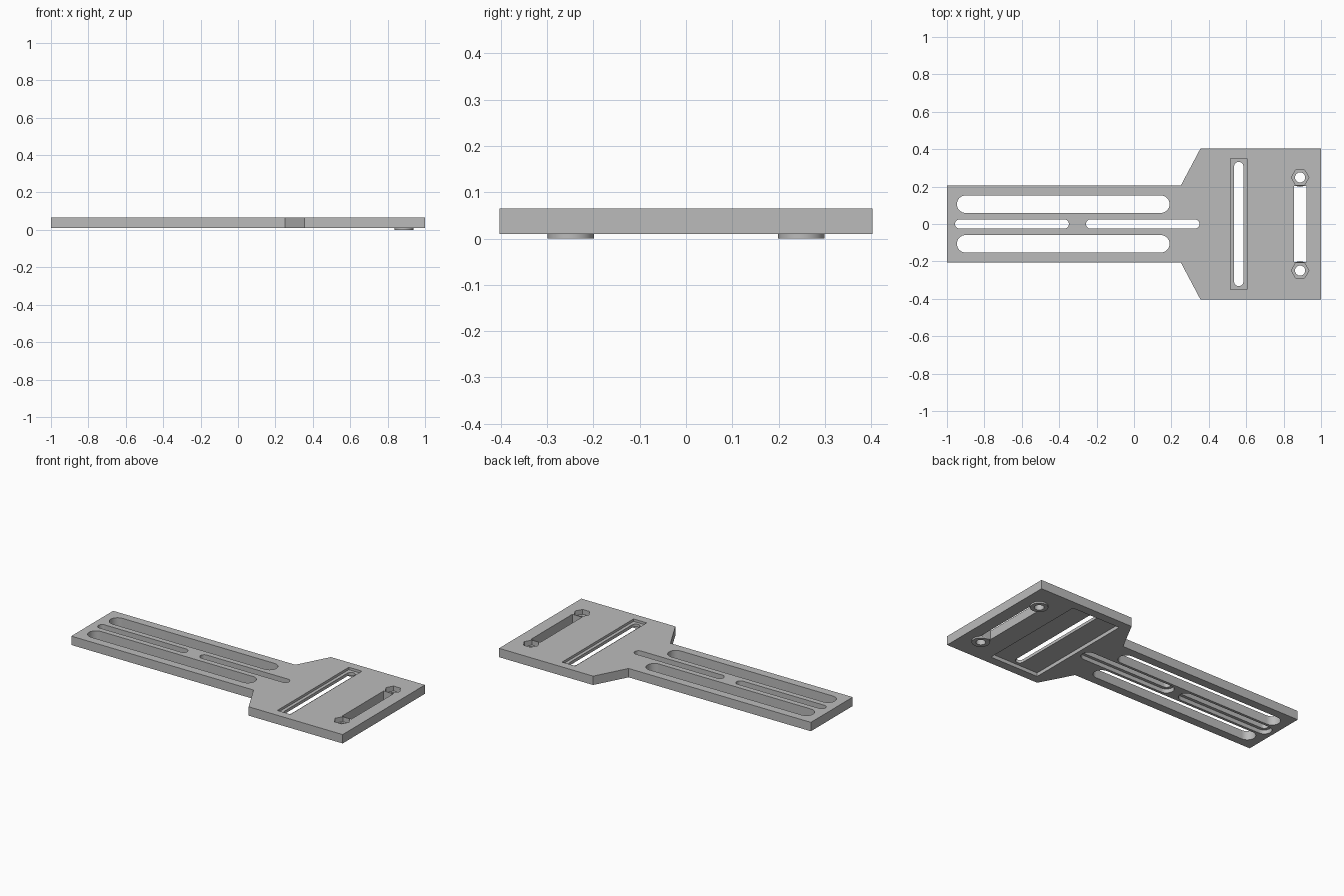
import bpy, bmesh, math

cube = bpy.data.objects.get("Cube")
if cube:
    bpy.data.objects.remove(cube, do_unlink=True)

BOTTOM, TOP = 0.01, 0.065
LOW, HIGH = -0.1, 0.2          # cutter range for through holes

grey = bpy.data.materials.new("plain grey")
grey.use_nodes = True
colour = (0.5, 0.5, 0.5, 1)
grey.diffuse_color = colour
grey.node_tree.nodes["Principled BSDF"].inputs["Base Color"].default_value = colour


def prism(name, points, z0, z1):
    """Extrude a flat outline from z0 to z1."""
    bm = bmesh.new()
    face = bm.faces.new([bm.verts.new((x, y, z0)) for x, y in points])
    out = bmesh.ops.extrude_face_region(bm, geom=[face])
    for v in out["geom"]:
        if isinstance(v, bmesh.types.BMVert):
            v.co.z = z1
    bmesh.ops.recalc_face_normals(bm, faces=bm.faces)
    mesh = bpy.data.meshes.new(name)
    bm.to_mesh(mesh)
    bm.free()
    mesh.materials.append(grey)
    obj = bpy.data.objects.new(name, mesh)
    bpy.context.collection.objects.link(obj)
    return obj


def polygon(x, y, r, n):
    return [(x + r * math.cos(2 * math.pi * i / n),
             y + r * math.sin(2 * math.pi * i / n)) for i in range(n)]


def rectangle(x0, x1, y0, y1):
    return [(x0, y0), (x1, y0), (x1, y1), (x0, y1)]


def slot(x0, x1, y, r, n=16):
    """Round-ended slot along x."""
    arc = [-math.pi / 2 + math.pi * i / n for i in range(n + 1)]
    right = [(x1 - r + r * math.cos(a), y + r * math.sin(a)) for a in arc]
    left = [(x0 + r - r * math.cos(a), y - r * math.sin(a)) for a in arc]
    return right + left


def cut(target, points, z0=LOW, z1=HIGH):
    """Subtract an extruded outline from the target."""
    cutter = prism("cutter", points, z0, z1)
    cutter.hide_render = True
    mod = target.modifiers.new("cut", 'BOOLEAN')
    mod.operation = 'DIFFERENCE'
    mod.solver = 'EXACT'
    mod.object = cutter
    bpy.context.view_layer.objects.active = target
    bpy.ops.object.modifier_apply(modifier=mod.name)
    bpy.data.objects.remove(cutter, do_unlink=True)


# Plate: narrow arm flaring into a wide head
half = [(-1, -0.205), (0.25, -0.205), (0.355, -0.403), (1, -0.403)]
plate = prism("mounting_plate", half + [(x, -y) for x, y in reversed(half)], BOTTOM, TOP)

# Wide arm slots
for side in (-1, 1):
    cut(plate, slot(-0.947, 0.19, side * 0.106, 0.047))

# Narrow centre slots, widened underneath
for x0, x1 in ((-0.957, -0.348), (-0.257, 0.35)):
    cut(plate, slot(x0, x1, 0, 0.025))
    cut(plate, slot(x0 - 0.018, x1 + 0.018, 0, 0.043), LOW, BOTTOM + 0.025)

# Cross slot with recesses above and below
cut(plate, rectangle(0.4, 0.73, -0.35, 0.35), LOW, BOTTOM + 0.022)
cut(plate, rectangle(0.515, 0.605, -0.35, 0.35), TOP - 0.015, HIGH)
cut(plate, [(0.56 - y, x) for x, y in slot(-0.332, 0.332, 0, 0.025)])

# Rectangular window in the head
cut(plate, rectangle(0.856, 0.922, -0.204, 0.204))

# Nut pockets, bolt holes and round bosses underneath
for side, label in ((-1, "front"), (1, "back")):
    y = side * 0.249
    hole = polygon(0.888, y, 0.027, 32)
    cut(plate, polygon(0.888, y, 0.047, 6), BOTTOM + 0.025, HIGH)
    cut(plate, hole)
    boss = prism(label + "_boss", polygon(0.888, y, 0.05, 48), 0, BOTTOM)
    cut(boss, hole)

# Smooth the curved walls, keep the edges sharp
bpy.ops.object.select_all(action='DESELECT')
for obj in bpy.context.collection.objects:
    if obj.type == 'MESH' and (obj == plate or obj.name.endswith("_boss")):
        obj.select_set(True)
bpy.context.view_layer.objects.active = plate
bpy.ops.object.shade_smooth_by_angle(angle=math.radians(30))
